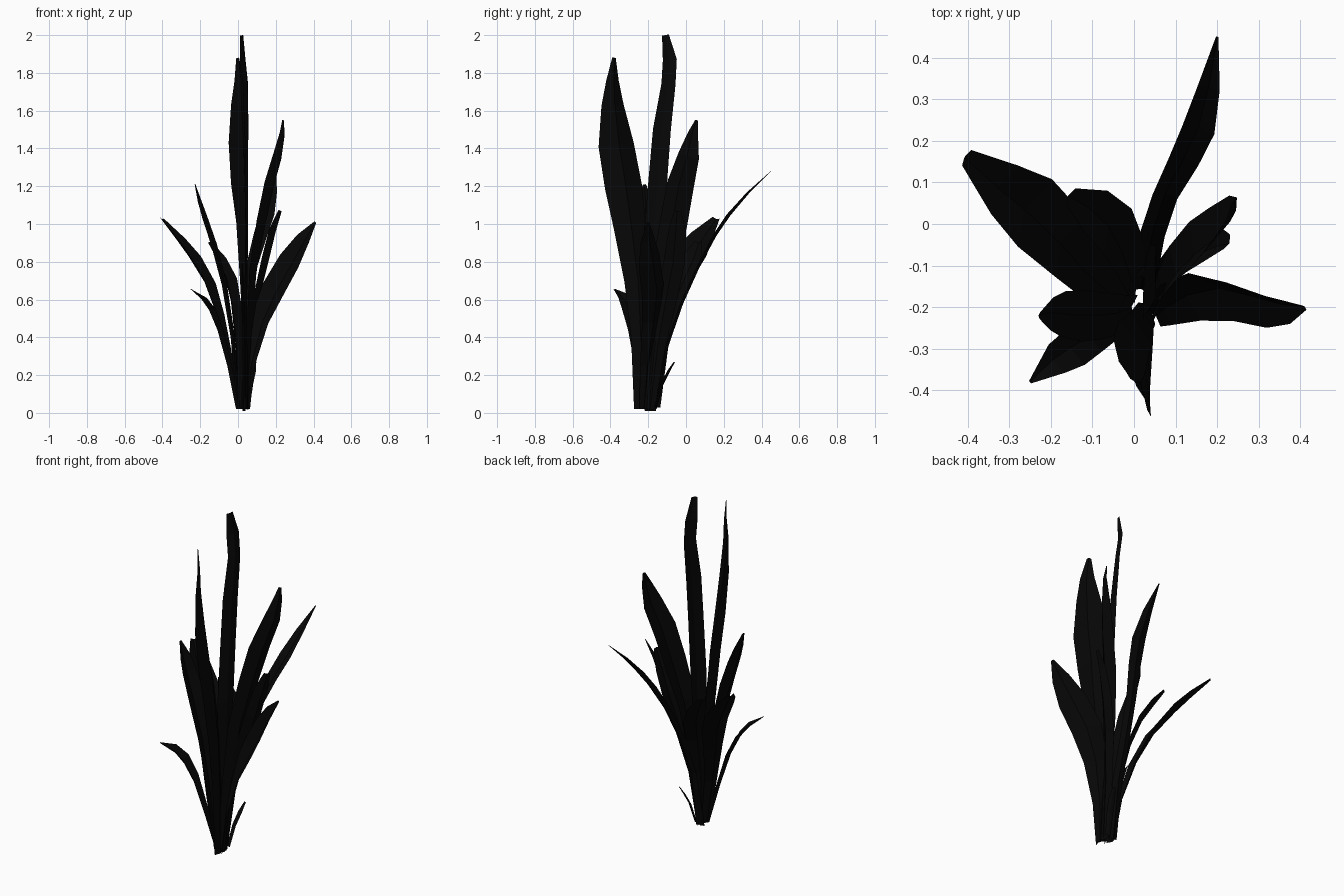
import bpy
from mathutils import Vector

mat = bpy.data.materials.new("dark_leaf")
mat.diffuse_color = (0.002, 0.002, 0.002, 1)


def leaf(name, across, fold, path, across_tip=None):
    """Folded ribbon: path rows are (x, y, z, half width); across may twist towards the tip."""
    pts = [Vector(p[:3]) for p in path]
    start, end = Vector(across), Vector(across_tip or across)
    verts, faces = [], []
    for i, p in enumerate(pts):
        t = (pts[min(i + 1, len(pts) - 1)] - pts[max(i - 1, 0)]).normalized()
        side = start.lerp(end, i / (len(pts) - 1))
        side = (side - t * side.dot(t)).normalized()
        crease = side.cross(t) * fold * path[i][3] / 2
        w = side * path[i][3]
        verts += [p - w - crease, p + crease, p + w - crease]
        if i:
            a, b = 3 * i - 3, 3 * i
            faces += [(a, a + 1, b + 1, b), (a + 1, a + 2, b + 2, b + 1)]
    me = bpy.data.meshes.new(name)
    me.from_pydata(verts, [], faces)
    me.materials.append(mat)
    ob = bpy.data.objects.new(name, me)
    bpy.context.collection.objects.link(ob)


# Tall upright leaves
leaf("tallest_leaf", (0.2, 0.9, 0), 0.3, [
    (0.035, -0.19, 0.01, 0.03), (0.04, -0.19, 0.5, 0.045), (0.045, -0.175, 0.9, 0.055),
    (0.045, -0.15, 1.25, 0.052), (0.045, -0.13, 1.5, 0.05), (0.045, -0.095, 1.74, 0.04),
    (0.03, -0.088, 1.87, 0.04), (0.022, -0.11, 2.0, 0.02)], (0.4, 0.9, 0))
leaf("tall_front_leaf", (0, 0.95, 0), 0.35, [
    (0.045, -0.24, 0.02, 0.035), (0.04, -0.24, 0.4, 0.05), (0.035, -0.255, 0.7, 0.07),
    (0.03, -0.295, 1.0, 0.09), (0.018, -0.325, 1.2, 0.105), (0.012, -0.362, 1.42, 0.104),
    (0.008, -0.383, 1.63, 0.068), (0.01, -0.385, 1.76, 0.04), (0.0, -0.38, 1.88, 0.012)],
    (-0.65, 0.8, 0))
leaf("tall_right_leaf", (0.05, 0.9, 0), 0.4, [
    (0.05, -0.21, 0.02, 0.035), (0.06, -0.17, 0.4, 0.05), (0.085, -0.12, 0.75, 0.065),
    (0.13, -0.07, 1.0, 0.075), (0.175, -0.035, 1.2, 0.075), (0.22, 0.01, 1.36, 0.06),
    (0.24, 0.035, 1.48, 0.03), (0.24, 0.055, 1.55, 0.008)], (0.5, 0.9, 0))

# Leaves arching outwards
leaf("back_leaf", (0.95, -0.15, 0), -0.35, [
    (0.015, -0.16, 0.02, 0.025), (0.03, -0.1, 0.35, 0.03), (0.045, -0.02, 0.58, 0.03),
    (0.075, 0.07, 0.78, 0.03), (0.12, 0.155, 0.94, 0.037), (0.155, 0.23, 1.05, 0.04),
    (0.18, 0.33, 1.165, 0.027), (0.2, 0.45, 1.28, 0.003)])
leaf("right_leaf", (0.5, -0.62, -0.5), -0.35, [
    (0.05, -0.225, 0.02, 0.025), (0.065, -0.21, 0.25, 0.04), (0.12, -0.18, 0.48, 0.065),
    (0.195, -0.165, 0.65, 0.085), (0.28, -0.185, 0.8, 0.08), (0.35, -0.2, 0.92, 0.05),
    (0.41, -0.2, 1.01, 0.008)])
leaf("left_leaf", (0.28, 0.95, 0), -0.35, [
    (-0.008, -0.18, 0.035, 0.03), (-0.05, -0.17, 0.3, 0.045), (-0.105, -0.12, 0.53, 0.065),
    (-0.165, -0.05, 0.7, 0.085), (-0.25, 0.03, 0.84, 0.093), (-0.32, 0.085, 0.93, 0.068),
    (-0.405, 0.16, 1.03, 0.022)])
leaf("upper_left_leaf", (0.1, 0.95, 0), -0.4, [
    (0.0, -0.2, 0.03, 0.03), (-0.03, -0.215, 0.4, 0.045), (-0.075, -0.22, 0.68, 0.055),
    (-0.13, -0.22, 0.89, 0.062), (-0.18, -0.215, 1.04, 0.055), (-0.205, -0.215, 1.12, 0.04),
    (-0.228, -0.22, 1.21, 0.008)])
leaf("back_left_leaf", (0.45, 0.9, 0), -0.4, [
    (0.01, -0.16, 0.03, 0.03), (0.0, -0.13, 0.35, 0.045), (-0.02, -0.07, 0.58, 0.058),
    (-0.05, -0.012, 0.72, 0.065), (-0.1, 0.035, 0.82, 0.057), (-0.155, 0.067, 0.905, 0.023)])
leaf("low_left_leaf", (-0.3, 0.95, 0), -0.4, [
    (-0.008, -0.2, 0.03, 0.025), (-0.05, -0.24, 0.25, 0.035), (-0.1, -0.267, 0.44, 0.045),
    (-0.145, -0.295, 0.55, 0.05), (-0.19, -0.325, 0.61, 0.04), (-0.25, -0.38, 0.655, 0.004)])
leaf("inner_right_leaf", (0, 0.9, 0), 0.4, [
    (0.05, -0.19, 0.02, 0.025), (0.065, -0.15, 0.35, 0.04), (0.105, -0.1, 0.62, 0.055),
    (0.15, -0.065, 0.8, 0.058), (0.19, -0.05, 0.96, 0.05), (0.226, -0.045, 1.07, 0.02)],
    (0.45, 0.85, 0))

# Short shoot at the base
leaf("short_shoot", (0.8, -0.4, 0), -0.3, [
    (0.05, -0.16, 0.03, 0.015), (0.065, -0.125, 0.15, 0.018), (0.08, -0.09, 0.22, 0.018),
    (0.09, -0.06, 0.27, 0.008)])
